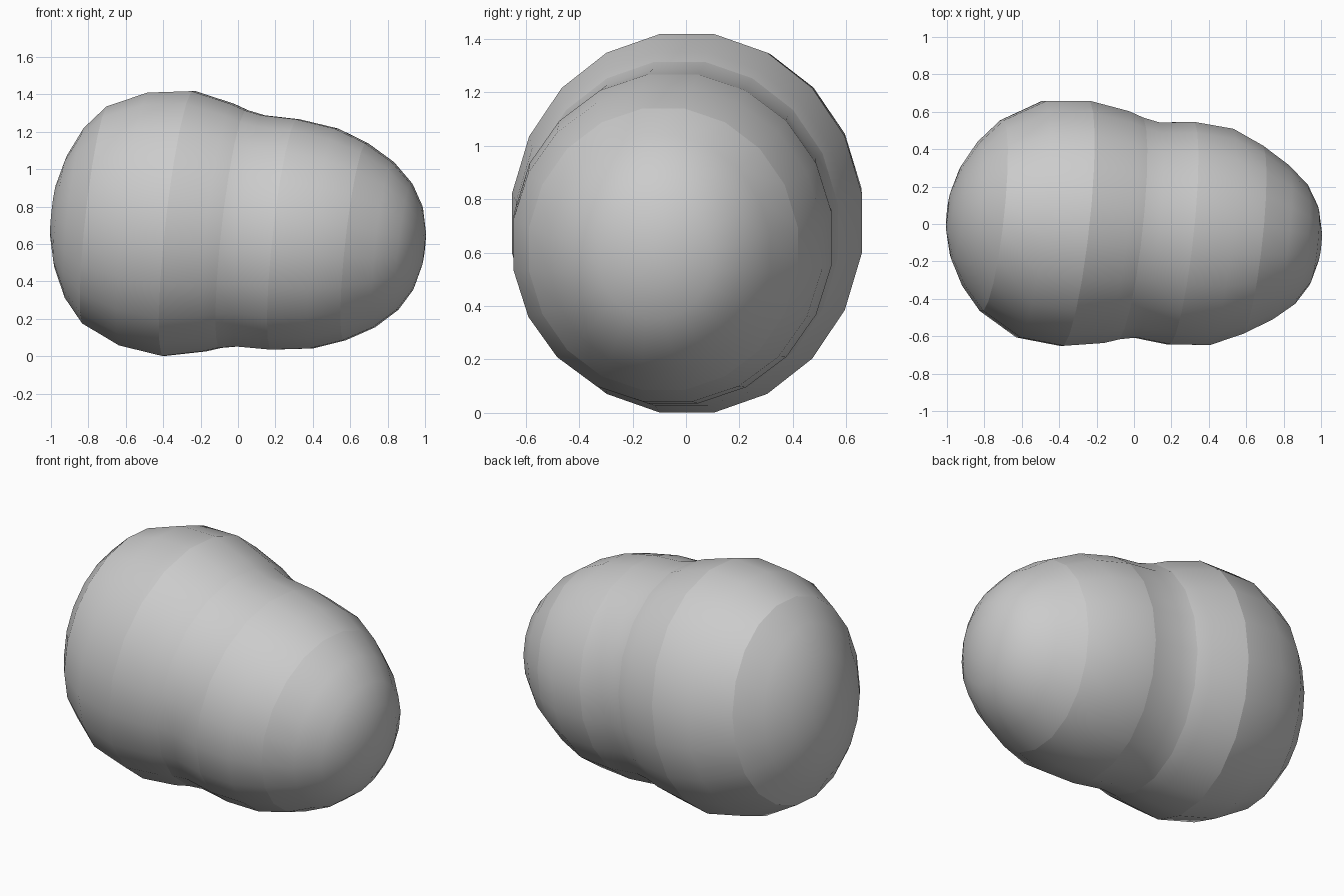
import bpy, bmesh
from math import sin, cos, pi
from mathutils import Vector

cube = bpy.data.objects.get("Cube")
if cube:
    bpy.data.objects.remove(cube, do_unlink=True)

SIDES = 20
AXIS_Y = Vector((0.107, 1, 0))   # tilted ring plane, sideways
AXIS_Z = Vector((0.112, 0, 1))   # tilted ring plane, upwards

# Ring profile: x, depth radius, height radius, crease
RINGS = [
    (-0.984, 0.12, 0.15, False),
    (-0.945, 0.25, 0.297, False),
    (-0.87, 0.385, 0.453, False),
    (-0.76, 0.51, 0.58, True),
    (-0.55, 0.632, 0.676, False),
    (-0.317, 0.655, 0.708, True),
    (-0.105, 0.62, 0.662, False),
    (-0.025, 0.593, 0.635, True),
    (0.065, 0.575, 0.618, False),
    (0.25, 0.595, 0.616, True),
    (0.46, 0.578, 0.588, False),
    (0.628, 0.503, 0.527, True),
    (0.777, 0.413, 0.442, False),
    (0.89, 0.318, 0.337, False),
    (0.957, 0.212, 0.226, False),
    (0.99, 0.09, 0.1, False),
]


def centre(x):
    """Point on the leaning long axis."""
    return Vector((x, -0.026 - 0.093 * x, 0.677 - 0.103 * x))


# Shell: rings bridged along the axis, with a pole at each end
bm = bmesh.new()
loops = []
for x, ry, rz, crease in RINGS:
    loop = []
    for i in range(SIDES):
        a = 2 * pi * (i + 0.5) / SIDES
        offset = AXIS_Y * ry * cos(a) + AXIS_Z * rz * sin(a)
        loop.append(bm.verts.new(centre(x) + offset * 1.012))
    loops.append(loop)

for a, b in zip(loops, loops[1:]):
    for i in range(SIDES):
        j = (i + 1) % SIDES
        bm.faces.new((a[i], a[j], b[j], b[i]))

for x, loop in ((-0.995, loops[0]), (0.997, loops[-1])):
    pole = bm.verts.new(centre(x))
    for i in range(SIDES):
        bm.faces.new((loop[i], loop[(i + 1) % SIDES], pole))

bmesh.ops.recalc_face_normals(bm, faces=bm.faces)
for f in bm.faces:
    f.smooth = True

# Creased rings divide the smooth bands
for ring, loop in zip(RINGS, loops):
    if ring[3]:
        for i in range(SIDES):
            bm.edges.get((loop[i], loop[(i + 1) % SIDES])).smooth = False

mesh = bpy.data.meshes.new("peanut_shell")
bm.to_mesh(mesh)
bm.free()

# Plain grey surface
grey = bpy.data.materials.new("light_grey")
grey.use_nodes = True
colour = (0.6, 0.6, 0.6, 1)
grey.diffuse_color = colour
grey.node_tree.nodes["Principled BSDF"].inputs["Base Color"].default_value = colour
mesh.materials.append(grey)

shell = bpy.data.objects.new("peanut_shell", mesh)
bpy.context.collection.objects.link(shell)
